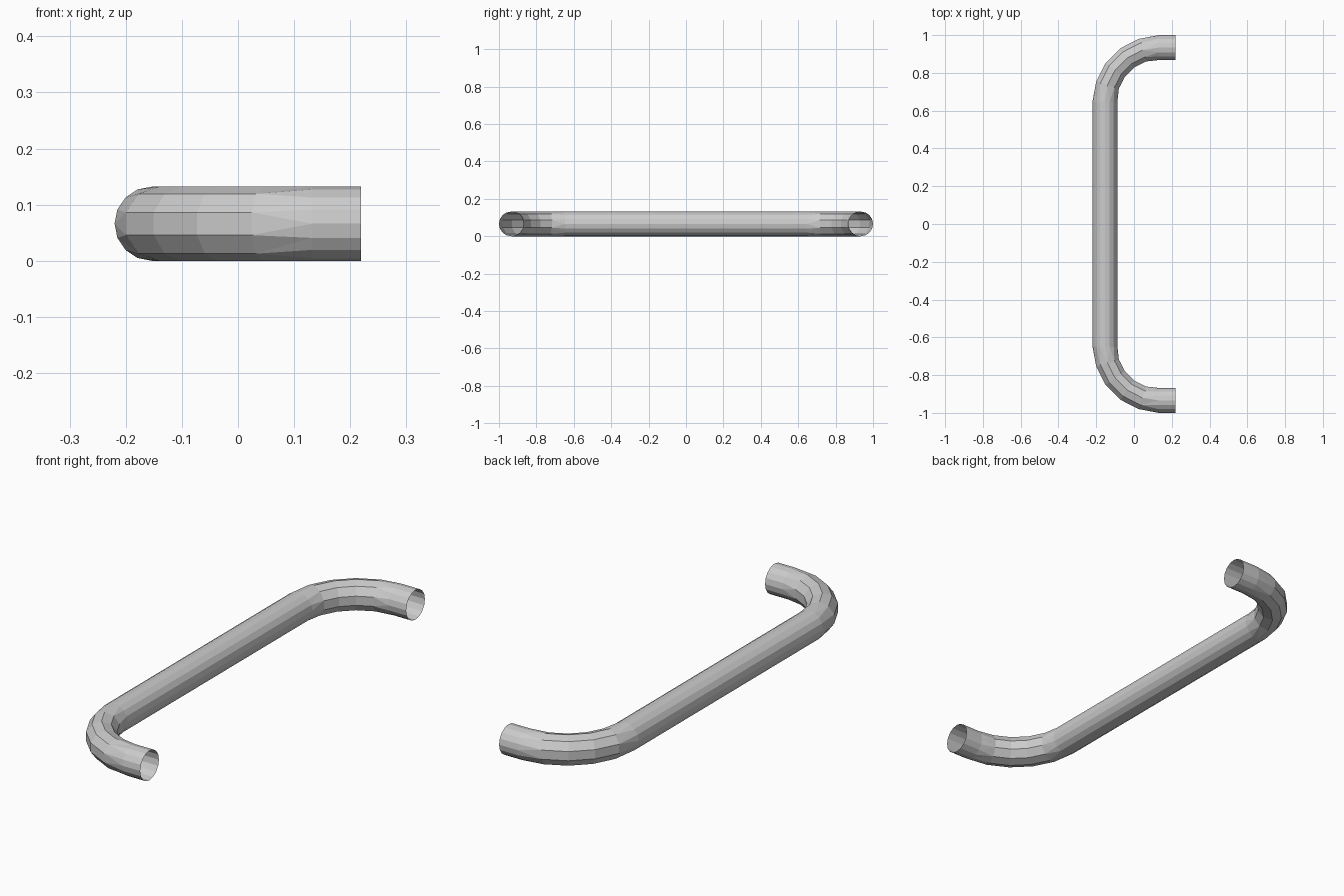
import bpy, bmesh
from math import sin, cos, pi, radians

if "Cube" in bpy.data.objects:
    bpy.data.objects.remove(bpy.data.objects["Cube"])

R = 0.066              # tube radius
BEND = 0.286           # centreline bend radius
CX, CY = 0.132, 0.648  # bend centre
END_X = 0.219


def ring(bm, x, y, turn, sides, phase):
    """Circle around the path; turn is the outward direction within the bend."""
    verts = []
    for i in range(sides):
        a = phase + 2 * pi * i / sides
        out = R * cos(a)
        verts.append((a, bm.verts.new((x - out * cos(turn), y + out * sin(turn), R + R * sin(a)))))
    return verts


def bridge(bm, a, b):
    """Skin two rings, with quads if the counts match, otherwise triangles."""
    n, m = len(a), len(b)
    if n == m:
        for i in range(n):
            j = (i + 1) % n
            bm.faces.new((a[i][1], a[j][1], b[j][1], b[i][1]))
        return
    i = j = 0
    while i < n or j < m:
        next_a = a[0][0] + 2 * pi * (i + 1) / n
        next_b = b[0][0] + 2 * pi * (j + 1) / m
        va, vb = a[i % n][1], b[j % m][1]
        if j >= m or (i < n and next_a <= next_b):
            bm.faces.new((va, a[(i + 1) % n][1], vb))
            i += 1
        else:
            bm.faces.new((va, b[(j + 1) % m][1], vb))
            j += 1


bm = bmesh.new()

# Path of one half: bar middle, five-segment bend, short open end
rings = []
for k in range(6):
    t = radians(18 * k)
    x, y = CX - BEND * cos(t), CY + BEND * sin(t)
    coarse = 0 < k < 5
    rings.append((x, y, t, 10 if coarse else 16, radians(18) if coarse else 0))
rings.append((END_X, CY + BEND, pi / 2, 16, 0))

# Mirror the path in y so that one continuous tube results
path = [(x, -y, -t, s, p) for x, y, t, s, p in reversed(rings)] + rings
loops = [ring(bm, *p) for p in path]
for a, b in zip(loops, loops[1:]):
    bridge(bm, a, b)
bmesh.ops.recalc_face_normals(bm, faces=bm.faces[:])

# Make sure the outer side of the bar faces outward
bm.normal_update()
f = min(bm.faces, key=lambda f: f.calc_center_median().x)
if f.normal.x > 0:
    bmesh.ops.reverse_faces(bm, faces=bm.faces[:])

mesh = bpy.data.meshes.new("pull_handle")
bm.to_mesh(mesh)
bm.free()
bpy.context.collection.objects.link(bpy.data.objects.new("pull_handle", mesh))
